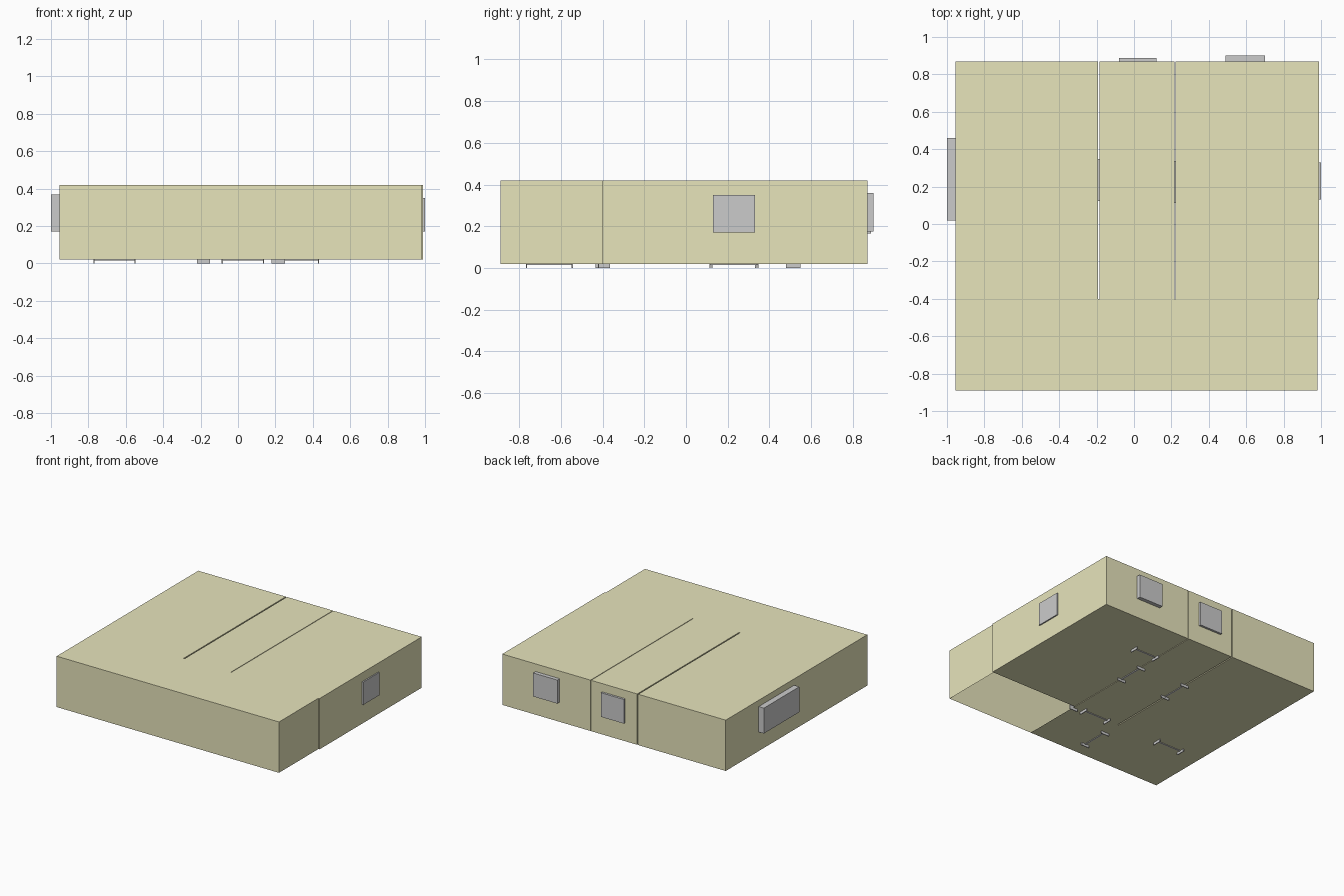
import bpy, bmesh

if "Cube" in bpy.data.objects:
    bpy.data.objects.remove(bpy.data.objects["Cube"])

olive = bpy.data.materials.new("olive_wall")
olive.diffuse_color = (0.8, 0.78, 0.5, 1)
olive.use_nodes = True
olive.node_tree.nodes["Principled BSDF"].inputs["Base Color"].default_value = olive.diffuse_color

Z0, Z1 = 0.02, 0.42


def add_box(bm, x0, x1, y0, y1, z0, z1, skip_floor=False):
    v = [bm.verts.new((x, y, z)) for z in (z0, z1)
         for x, y in ((x0, y0), (x1, y0), (x1, y1), (x0, y1))]
    faces = [(4, 5, 6, 7), (0, 1, 5, 4), (1, 2, 6, 5), (2, 3, 7, 6), (3, 0, 4, 7)]
    if not skip_floor:
        faces.append((3, 2, 1, 0))
    for f in faces:
        bm.faces.new([v[i] for i in f])
    return v


def finish(bm, name, mat=None):
    me = bpy.data.meshes.new(name)
    bm.to_mesh(me)
    bm.free()
    ob = bpy.data.objects.new(name, me)
    bpy.context.collection.objects.link(ob)
    if mat:
        me.materials.append(mat)
    return ob


def box(name, *dims, mat=None):
    bm = bmesh.new()
    add_box(bm, *dims)
    return finish(bm, name, mat)


# Closed room shells, with narrow gaps between the three back rooms
for name, x0, x1, y0, y1 in (
        ("back_left_room", -0.955, -0.193, -0.4, 0.87),
        ("back_middle_room", -0.184, 0.217, -0.4, 0.87),
        ("back_right_room", 0.222, 0.99, -0.4, 0.87),
        ("front_left_room", -0.955, -0.19, -0.89, -0.4)):
    box(name, x0, x1, y0, y1, Z0, Z1, mat=olive)

# Front right room: its floor stops at x = 0.22 and the rest is open
bm = bmesh.new()
add_box(bm, -0.19, 0.98, -0.89, -0.4, Z0, Z1, skip_floor=True)
bm.faces.new([bm.verts.new((x, y, Z0)) for x, y in
              ((-0.19, -0.4), (0.22, -0.4), (0.22, -0.89), (-0.19, -0.89))])
finish(bm, "front_right_room", olive)

# Windows, set through the outer walls
box("left_window", -1.0, -0.91, 0.02, 0.46, 0.17, 0.37)
box("right_window", 0.98, 1.0, 0.13, 0.33, 0.17, 0.35)
box("back_middle_window", -0.08, 0.12, 0.85, 0.887, 0.165, 0.355)
box("back_right_window", 0.49, 0.70, 0.84, 0.9, 0.175, 0.36)


# Doors: two jambs and a header around a thin panel
def door(name, cx, cy, along_x, width=0.22, depth=0.07, top=0.34):
    bm = bmesh.new()
    parts = [(s * width / 2 - 0.003, s * width / 2 + 0.003, -depth / 2, depth / 2, 0.0, top)
             for s in (-1, 1)]
    parts.append((-width / 2, width / 2, -depth / 2, depth / 2, top - 0.006, top))
    parts.append((-width / 2, width / 2, -0.005, 0.005, 0.015, top))
    for p in parts:
        a0, a1, d0, d1, z0, z1 = p
        if along_x:
            add_box(bm, cx + a0, cx + a1, cy + d0, cy + d1, z0, z1)
        else:
            add_box(bm, cx + d0, cx + d1, cy + a0, cy + a1, z0, z1)
    finish(bm, name)


door("closet_door", 0.33, 0.515, True, 0.2)
door("back_right_door", 0.215, 0.225, False)
door("back_left_door", -0.185, 0.235, False)
door("front_middle_door", 0.026, -0.4, True)
door("front_left_door", -0.66, -0.4, True)
door("front_side_door", -0.185, -0.655, False)

# Stray jamb at the corner of the open floor
box("corner_jamb", 0.18, 0.25, -0.423, -0.417, 0.0, 0.05)
